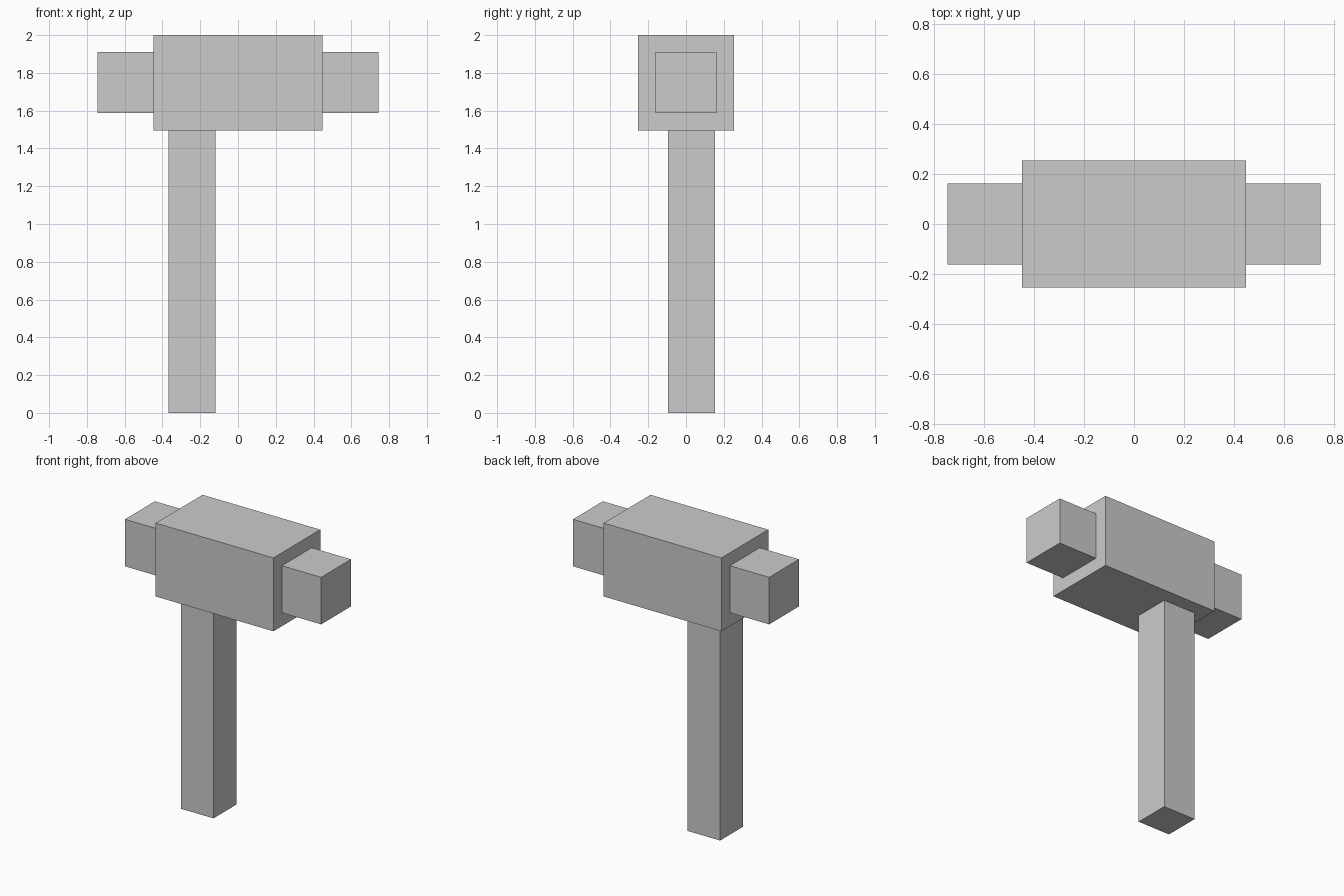
import bpy

if "Cube" in bpy.data.objects:
    bpy.data.objects.remove(bpy.data.objects["Cube"])


def box(name, lo, hi):
    """Axis-aligned box between two corners, with its size applied to the mesh."""
    centre = [(a + b) / 2 for a, b in zip(lo, hi)]
    bpy.ops.mesh.primitive_cube_add(size=1, location=centre)
    ob = bpy.context.object
    ob.name = name
    ob.scale = [b - a for a, b in zip(lo, hi)]
    bpy.ops.object.transform_apply(location=False, rotation=False, scale=True)
    return ob


# Main block of the hammer head
box("hammer_head", (-0.447, -0.254, 1.496), (0.447, 0.254, 2.0))

# Smaller striking faces on both ends
for side, x0, x1 in (("left", -0.745, -0.447), ("right", 0.447, 0.745)):
    box(side + "_striking_face", (x0, -0.162, 1.588), (x1, 0.162, 1.911))

# Handle, set off-centre under the head
box("handle", (-0.367, -0.096, 0.0), (-0.119, 0.154, 1.496))
